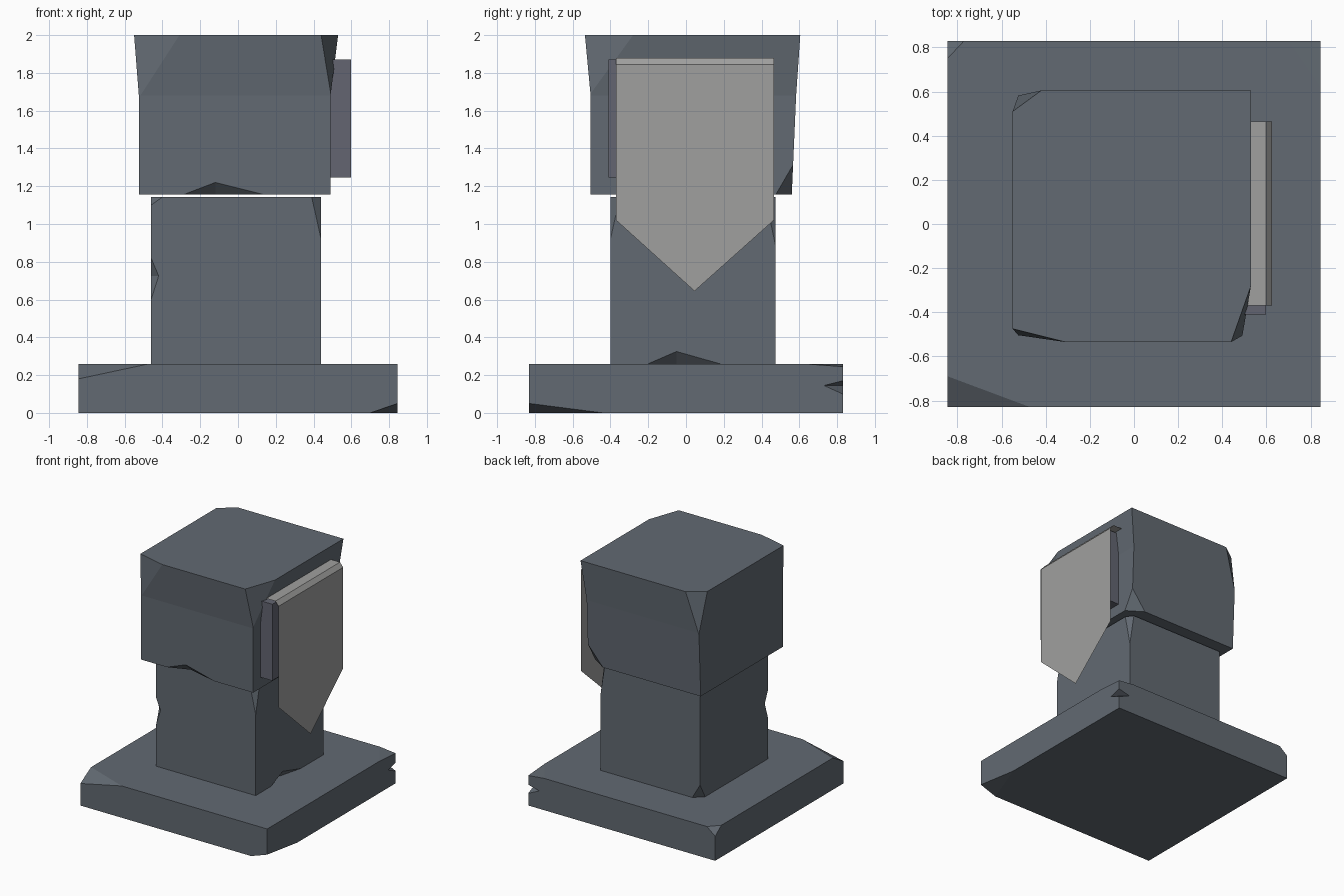
import bpy, bmesh
from mathutils import Vector

if "Cube" in bpy.data.objects:
    bpy.data.objects.remove(bpy.data.objects["Cube"])


def material(name, rgb):
    m = bpy.data.materials.new(name)
    m.diffuse_color = (*rgb, 1)
    m.use_nodes = True
    m.node_tree.nodes["Principled BSDF"].inputs["Base Color"].default_value = m.diffuse_color
    return m


STONE = material("blue_grey_stone", (0.122, 0.143, 0.168))
SLATE = material("slate_plate", (0.125, 0.13, 0.165))
CLOTH = material("grey_cloth", (0.35, 0.35, 0.345))


def finish(bm, name, mat):
    mesh = bpy.data.meshes.new(name)
    bm.to_mesh(mesh)
    bm.free()
    ob = bpy.data.objects.new(name, mesh)
    bpy.context.collection.objects.link(ob)
    if mat:
        mesh.materials.append(mat)
    return ob


def block(name, mat, rings, chips=(), notches=()):
    """Loft of rectangles (x0, x1, y0, y1, z), with corners sliced off and edges nicked."""
    bm = bmesh.new()
    loops = [[bm.verts.new(p) for p in ((a, c, z), (b, c, z), (b, d, z), (a, d, z))]
             for a, b, c, d, z in rings]
    bm.faces.new(loops[0][::-1])
    bm.faces.new(loops[-1])
    for lo, hi in zip(loops, loops[1:]):
        for i in range(4):
            j = (i + 1) % 4
            bm.faces.new((lo[i], lo[j], hi[j], hi[i]))
    centre = sum((v.co for v in bm.verts), Vector()) / len(bm.verts)
    # corner chips: slice along the plane through three points
    for tri in chips:
        p, q, r = map(Vector, tri)
        n = (q - p).cross(r - p).normalized()
        if n.dot(p - centre) < 0:
            n = -n
        bmesh.ops.bisect_plane(bm, geom=bm.verts[:] + bm.edges[:] + bm.faces[:],
                               dist=1e-5, plane_co=p, plane_no=n, clear_outer=True)
        bmesh.ops.holes_fill(bm, edges=[e for e in bm.edges if e.is_boundary], sides=0)
    bmesh.ops.recalc_face_normals(bm, faces=bm.faces[:])
    ob = finish(bm, name, mat)
    # edge nicks: subtract small convex wedges
    for pts in notches:
        cb = bmesh.new()
        for p in pts:
            cb.verts.new(p)
        bmesh.ops.convex_hull(cb, input=cb.verts[:])
        bmesh.ops.recalc_face_normals(cb, faces=cb.faces[:])
        cutter = finish(cb, "nick_cutter", None)
        cutter.hide_render = True
        mod = ob.modifiers.new("nick", 'BOOLEAN')
        mod.operation, mod.solver, mod.object = 'DIFFERENCE', 'EXACT', cutter
        bpy.context.view_layer.objects.active = ob
        bpy.ops.object.modifier_apply(modifier=mod.name)
        bpy.data.objects.remove(cutter)
    return ob


# square foot slab
block("base_slab", STONE,
      [(-.845, .845, -.83, .83, 0), (-.845, .845, -.83, .83, .26)],
      chips=[((-.845, -.83, .18), (-.845, -.69, .26), (-.47, -.83, .26)),
             ((.845, -.83, .05), (.70, -.83, 0), (.845, -.44, 0)),
             ((.845, .83, .245), (.845, .62, .26), (.70, .83, .26)),
             ((-.845, .83, .20), (-.845, .75, .26), (-.77, .83, .26))],
      notches=[((.845, .73, .145), (.745, .83, .145), (.845, .83, .17),
                (.845, .83, .10), (.95, .95, .14))])

# pillar shaft
block("shaft", STONE,
      [(-.46, .44, -.40, .475, .26), (-.46, .44, -.40, .475, 1.143)],
      chips=[((.44, -.40, .92), (.39, -.40, 1.143), (.44, -.35, 1.143)),
             ((.44, .475, .88), (.44, .42, 1.143), (.40, .475, 1.143)),
             ((-.46, -.40, 1.10), (-.40, -.40, 1.143), (-.46, -.34, 1.143)),
             ((-.46, .475, .38), (-.39, .475, .26), (-.46, .41, .26))],
      notches=[((-.42, -.40, .725), (-.46, -.36, .725), (-.46, -.40, .82),
                (-.46, -.40, .60), (-.56, -.50, .72)),
               ((.44, -.20, .26), (.44, .18, .26), (.44, -.05, .325),
                (.38, -.05, .26), (.54, -.05, .16))])

# flared head block
block("head_block", STONE,
      [(-.525, .49, -.505, .56, 1.155), (-.525, .49, -.505, .583, 1.68),
       (-.55, .53, -.535, .605, 2)],
      chips=[((.44, -.535, 2), (.53, -.28, 2), (.49, -.505, 1.70)),
             ((-.55, .51, 2), (-.42, .605, 2), (-.525, .583, 1.66)),
             ((-.55, -.475, 2), (-.31, -.535, 2), (-.525, -.505, 1.65)),
             ((.49, .475, 1.155), (.49, .565, 1.31), (.36, .56, 1.155))],
      notches=[((-.29, -.505, 1.155), (.14, -.505, 1.155), (-.12, -.505, 1.22),
                (-.12, -.44, 1.155), (-.12, -.60, 1.05))])

# backing plate on the right side of the head
block("backing_plate", SLATE,
      [(.485, .597, -.41, .40, 1.245), (.485, .597, -.41, .40, 1.87)])

# thin hanging banner: flat top strip, folded lip, pointed drop
bm = bmesh.new()
y0, y1 = -.37, .465
rows = [[bm.verts.new((x, y, z)) for y in (y0, y1)]
        for x, z in ((.49, 1.88), (.597, 1.88), (.625, 1.845), (.625, 1.02))]
for a, b in zip(rows[:2], rows[1:3]):
    bm.faces.new((a[0], b[0], b[1], a[1]))
tip = bm.verts.new((.625, .045, .645))
bm.faces.new((rows[2][0], rows[3][0], tip, rows[3][1], rows[2][1]))
finish(bm, "hanging_banner", CLOTH)
